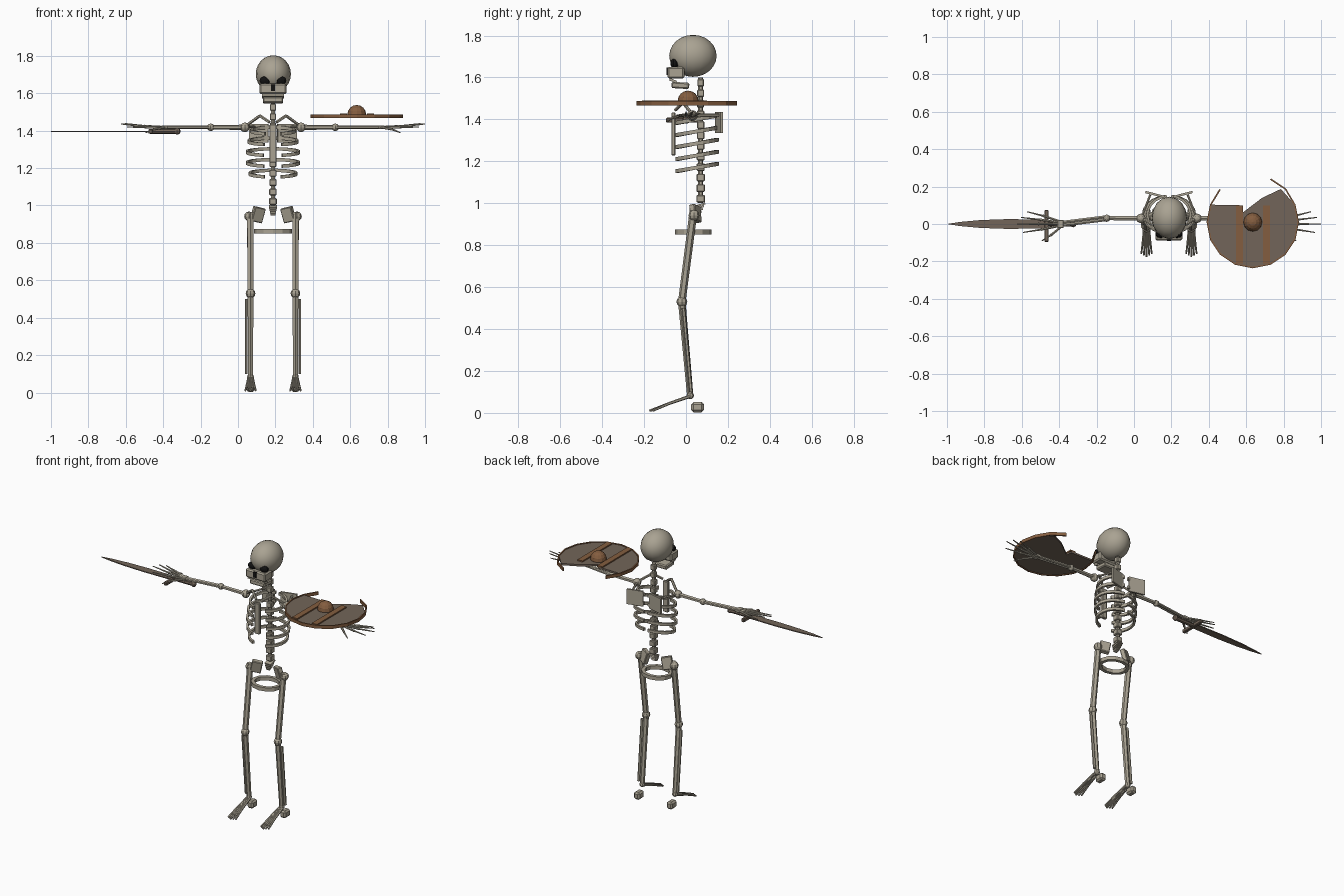
import bpy, bmesh, math
from mathutils import Vector, Matrix

if "Cube" in bpy.data.objects:
    bpy.data.objects.remove(bpy.data.objects["Cube"])

CX = 0.187            # centre line of the body
SIDES = ((-1, "right"), (1, "left"))


def material(name, rgb):
    m = bpy.data.materials.new(name)
    m.diffuse_color = (*rgb, 1)
    m.use_nodes = True
    m.node_tree.nodes["Principled BSDF"].inputs["Base Color"].default_value = m.diffuse_color
    return m


BONE = material("bone", (0.40, 0.365, 0.29))
BLACK = material("socket black", (0.006, 0.006, 0.006))
WOOD = material("grey wood", (0.17, 0.13, 0.10))
BROWN = material("brown trim", (0.23, 0.11, 0.05))


def finish(name, bm, mat, smooth=False):
    bmesh.ops.recalc_face_normals(bm, faces=bm.faces)
    me = bpy.data.meshes.new(name)
    bm.to_mesh(me)
    bm.free()
    me.materials.append(mat)
    for p in me.polygons:
        p.use_smooth = smooth
    ob = bpy.data.objects.new(name, me)
    bpy.context.collection.objects.link(ob)
    return ob


def rod(bm, a, b, r1, r2=None, n=6):
    a, b = Vector(a), Vector(b)
    d = b - a
    m = Matrix.Translation((a + b) / 2) @ d.to_track_quat('Z', 'Y').to_matrix().to_4x4()
    bmesh.ops.create_cone(bm, cap_ends=True, segments=n, radius1=r1,
                          radius2=r1 if r2 is None else r2, depth=d.length, matrix=m)


def box(bm, c, size, rot=(0, 0, 0), bevel=0.0):
    r = Matrix.Rotation(rot[2], 4, 'Z') @ Matrix.Rotation(rot[1], 4, 'Y') @ Matrix.Rotation(rot[0], 4, 'X')
    v = bmesh.ops.create_cube(bm, size=1, matrix=Matrix.Translation(c) @ r @ Matrix.Diagonal((*size, 1)))['verts']
    if bevel:
        bmesh.ops.bevel(bm, geom=list({e for x in v for e in x.link_edges}),
                        offset=bevel, segments=1, affect='EDGES')


def ball(bm, c, r, u=8, v=6):
    r = (r, r, r) if isinstance(r, float) else r
    bmesh.ops.create_uvsphere(bm, u_segments=u, v_segments=v, radius=1,
                              matrix=Matrix.Translation(c) @ Matrix.Diagonal((*r, 1)))


def tube(bm, pts, rad, height, closed=False):
    # rectangular section swept along a path
    n, rings = len(pts), []
    for i, p in enumerate(pts):
        q0 = pts[(i - 1) % n] if closed or i else p
        q1 = pts[(i + 1) % n] if closed or i < n - 1 else p
        t = (Vector(q1) - Vector(q0)).normalized()
        side = t.cross(Vector((0, 0, 1))).normalized() * rad
        up = Vector((0, 0, height))
        rings.append([bm.verts.new(Vector(p) + o) for o in (side + up, up - side, -side - up, side - up)])
    for i in range(n if closed else n - 1):
        a, b = rings[i], rings[(i + 1) % n]
        for k in range(4):
            bm.faces.new((a[k], a[(k + 1) % 4], b[(k + 1) % 4], b[k]))
    if not closed:
        bm.faces.new(rings[0])
        bm.faces.new(rings[-1])


def prism(bm, pts, z0, z1):
    lo = [bm.verts.new((x, y, z0)) for x, y in pts]
    hi = [bm.verts.new((x, y, z1)) for x, y in pts]
    bm.faces.new(lo)
    bm.faces.new(hi)
    for i in range(len(pts)):
        j = (i + 1) % len(pts)
        bm.faces.new((lo[i], lo[j], hi[j], hi[i]))


# Skull, upper jaw, lower jaw
bm = bmesh.new()
ball(bm, (CX + 0.002, 0.033, 1.703), (0.094, 0.113, 0.1), 16, 12)
finish("skull", bm, BONE, True)
bm = bmesh.new()
box(bm, (CX, -0.048, 1.623), (0.145, 0.08, 0.056), bevel=0.008)
finish("upper_jaw", bm, BONE)
bm = bmesh.new()
box(bm, (CX, -0.027, 1.562), (0.108, 0.085, 0.03), (-0.06, 0, 0), 0.006)
box(bm, (CX, -0.062, 1.585), (0.12, 0.036, 0.012), (-0.4, 0, 0))
finish("lower_jaw", bm, BONE)

# Eye sockets and nose
bm = bmesh.new()
for s, _ in SIDES:
    ball(bm, (CX + s * 0.043, -0.054, 1.667), (0.03, 0.021, 0.023), 10, 8)
finish("eye_sockets", bm, BLACK)
bm = bmesh.new()
box(bm, (CX, -0.088, 1.629), (0.022, 0.008, 0.036))
finish("nose_hole", bm, BLACK)

# Spine and tail bone
bm = bmesh.new()
rod(bm, (CX, 0.07, 1.6), (CX, 0.07, 1.0), 0.012)
for i in range(12):
    w = 0.032 + 0.0008 * i
    box(bm, (CX, 0.07, 1.575 - 0.0503 * i), (w, w, 0.036), bevel=0.004)
for i in range(4):
    box(bm, (CX, 0.068 - 0.003 * i, 0.992 - 0.012 * i), (0.044 - 0.006 * i, 0.05 - 0.006 * i, 0.009), (0.3, 0, 0))
finish("spine", bm, BONE)

# Breastbone
bm = bmesh.new()
box(bm, (CX, -0.06, 1.331), (0.038, 0.02, 0.205), bevel=0.004)
finish("breastbone", bm, BONE)

# Ribs: open hoops sloping down to the front
bm = bmesh.new()
for i, rx in enumerate((0.115, 0.13, 0.138, 0.137, 0.124)):
    z = 1.4 - 0.0575 * i
    for s, _ in SIDES:
        pts = []
        for k in range(10):
            a = math.radians(84 - k * 17)
            y = 0.05 + 0.1 * math.sin(a)
            pts.append((CX + s * rx * math.cos(a), y, z + (y - 0.05) * 0.18))
        tube(bm, pts, 0.007, 0.009)
finish("ribs", bm, BONE)

for s, side in SIDES:
    def P(x, y, z):
        return (CX + s * x, y, z)

    # Collar bone and shoulder blade
    bm = bmesh.new()
    path = [P(0.018, -0.05, 1.445), P(0.07, -0.015, 1.48), P(0.145, 0.03, 1.425)]
    for a, b in zip(path, path[1:]):
        rod(bm, a, b, 0.008)
    finish(side + "_collar_bone", bm, BONE)
    bm = bmesh.new()
    box(bm, P(0.075, 0.158, 1.386), (0.105, 0.012, 0.1), (0, 0, s * 0.25))
    rod(bm, P(0.1, 0.156, 1.42), P(0.145, 0.04, 1.42), 0.007)
    finish(side + "_shoulder_blade", bm, BONE)

    # Arm with two forearm bones
    sh, el, wr = (0.15, 0.03, 1.418), (0.333, 0.031, 1.418), (0.58, 0.0, 1.418)
    bm = bmesh.new()
    ball(bm, P(*sh), 0.026)
    rod(bm, P(*sh), P(*el), 0.014, 0.012)
    ball(bm, P(*el), 0.02)
    for o in (-0.008, 0.008):
        rod(bm, P(el[0], el[1] + o, el[2]), P(wr[0], wr[1] + o, wr[2]), 0.009)
    box(bm, P(*wr), (0.034, 0.044, 0.02), bevel=0.003)
    finish(side + "_arm", bm, BONE)

    # Hand with five jointed fingers
    bm = bmesh.new()
    for x, y, z in ((0.10, -0.09, -0.028), (0.2, -0.045, 0.002), (0.232, 0.0, 0.018),
                    (0.21, 0.035, 0.02), (0.18, 0.066, 0.01)):
        root = P(wr[0], wr[1] + y * 0.2, wr[2])
        mid = P(wr[0] + x * 0.5, y * 0.65, wr[2] + z * 0.3)
        rod(bm, root, mid, 0.007)
        ball(bm, mid, 0.008, 6, 4)
        rod(bm, mid, P(wr[0] + x, y, wr[2] + z), 0.006, 0.003)
    finish(side + "_hand", bm, BONE)

    # Hip plate, facing inward to the front
    bm = bmesh.new()
    box(bm, P(0.082, 0.045, 0.951), (0.066, 0.03, 0.08), (0.2, -s * 0.2, -s * 0.5), 0.004)
    finish(side + "_hip_plate", bm, BONE)

    # Leg
    bm = bmesh.new()
    knee, ankle = P(0.12, -0.02, 0.53), P(0.12, 0.02, 0.083)
    ball(bm, P(0.128, 0.038, 0.942), 0.026)
    rod(bm, P(0.122, 0.036, 0.963), knee, 0.019, 0.018)
    ball(bm, knee, 0.026)
    rod(bm, knee, ankle, 0.018, 0.015)
    rod(bm, P(0.143, -0.012, 0.5), P(0.143, 0.024, 0.1), 0.009)
    ball(bm, ankle, 0.018)
    finish(side + "_leg", bm, BONE)

    # Foot with five toes and heel
    bm = bmesh.new()
    for k in range(5):
        t = k - 2
        mid = P(0.12 + t * 0.009, -0.08, 0.045)
        rod(bm, P(0.12 + t * 0.005, 0.015, 0.078), mid, 0.008, 0.007)
        rod(bm, mid, P(0.12 + t * 0.014, -0.175 + 0.008 * abs(t), 0.01), 0.007, 0.005)
    finish(side + "_foot", bm, BONE)
    bm = bmesh.new()
    box(bm, P(0.12, 0.055, 0.027), (0.042, 0.06, 0.048), bevel=0.01)
    finish(side + "_heel", bm, BONE)

# Lower pelvis ring
bm = bmesh.new()
tube(bm, [(CX + 0.09 * math.cos(a), 0.035 + 0.076 * math.sin(a), 0.862)
          for a in (k * math.tau / 12 for k in range(12))], 0.011, 0.012, True)
finish("pelvis_ring", bm, BONE)

# Sword: leaf blade, guard and grip
bm = bmesh.new()
half = [(-0.47, 0.024), (-0.68, 0.026), (-0.82, 0.021), (-0.93, 0.011)]
outline = half + [(-1.0, 0.0)] + [(x, -y) for x, y in reversed(half)]
prism(bm, outline, 1.393, 1.399)
finish("sword_blade", bm, WOOD)
bm = bmesh.new()
box(bm, (-0.468, -0.01, 1.396), (0.022, 0.17, 0.024), bevel=0.004)
rod(bm, (-0.47, 0, 1.396), (-0.33, 0, 1.396), 0.013, n=8)
ball(bm, (-0.325, 0, 1.397), 0.018)
finish("sword_grip", bm, WOOD)

# Shield: round board with a broken back edge
SX, SY, R = 0.635, 0.01, 0.244


def arc(a0, a1, n, r=R):
    return [(SX + r * math.cos(math.radians(a0 + (a1 - a0) * k / n)),
             SY + r * math.sin(math.radians(a0 + (a1 - a0) * k / n))) for k in range(n + 1)]


bm = bmesh.new()
prism(bm, arc(157.5, 382.5, 10) + [(0.785, 0.187), (0.685, 0.14), (0.58, 0.06), (0.575, 0.1)], 1.471, 1.483)
finish("shield_board", bm, WOOD)

# Shield rim, with splintered ends, then straps and boss
bm = bmesh.new()
rim = [(0.46, 0.185)] + arc(157.5, 382.5, 10, R - 0.001) + [(0.81, 0.187), (0.73, 0.24)]
tube(bm, [(x, y, 1.477) for x, y in rim], 0.004, 0.0105)
finish("shield_rim", bm, BROWN)
bm = bmesh.new()
for x, y1 in ((0.563, 0.1), (0.708, 0.1)):
    box(bm, (x, (y1 - 0.21) / 2, 1.486), (0.037, y1 + 0.21, 0.01))
finish("shield_straps", bm, BROWN)
bm = bmesh.new()
ball(bm, (SX, SY, 1.487), 0.05, 12, 8)
bmesh.ops.bisect_plane(bm, geom=bm.verts[:] + bm.edges[:] + bm.faces[:],
                       plane_co=(0, 0, 1.48), plane_no=(0, 0, 1), clear_inner=True)
finish("shield_boss", bm, BROWN)
